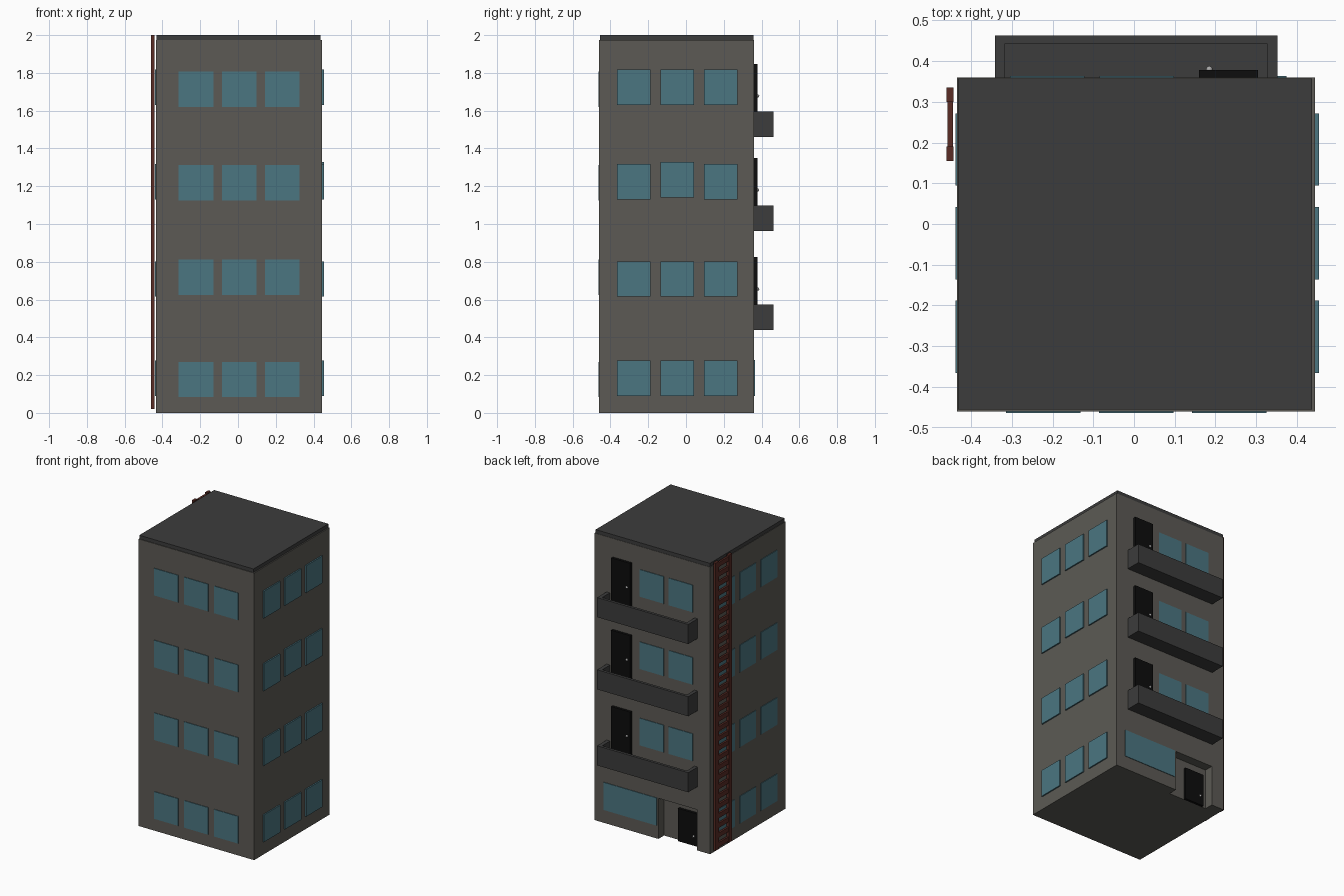
import bpy, bmesh
from mathutils import Matrix, Vector

if "Cube" in bpy.data.objects:
    bpy.data.objects.remove(bpy.data.objects["Cube"])


def material(name, rgb):
    m = bpy.data.materials.new(name)
    m.diffuse_color = (*rgb, 1)
    m.use_nodes = True
    m.node_tree.nodes["Principled BSDF"].inputs["Base Color"].default_value = m.diffuse_color
    return m


WALL = material("concrete", (0.107, 0.102, 0.09))
GLASS = material("glass", (0.07, 0.18, 0.22))
DARK = material("dark_grey", (0.045, 0.045, 0.045))
BLACK = material("black", (0.004, 0.004, 0.004))
RUST = material("rust_red", (0.1, 0.025, 0.018))
METAL = material("metal", (0.4, 0.4, 0.4))


def finish(name, bm, mat):
    me = bpy.data.meshes.new(name)
    bm.to_mesh(me)
    bm.free()
    ob = bpy.data.objects.new(name, me)
    bpy.context.collection.objects.link(ob)
    me.materials.append(mat)
    return ob


def boxes(name, mat, *bounds):
    """One object made of boxes given as (x0, x1, y0, y1, z0, z1)."""
    bm = bmesh.new()
    for x0, x1, y0, y1, z0, z1 in bounds:
        centre = Vector((x0 + x1, y0 + y1, z0 + z1)) / 2
        size = Matrix.Diagonal((x1 - x0, y1 - y0, z1 - z0, 1))
        bmesh.ops.create_cube(bm, size=1, matrix=Matrix.Translation(centre) @ size)
    return finish(name, bm, mat)


def door(name, x0, x1, y, z0, z1, knob_z):
    boxes(name, BLACK, (x0, x1, y - 0.01, y + 0.018, z0, z1))
    bm = bmesh.new()
    bmesh.ops.create_uvsphere(bm, u_segments=12, v_segments=8, radius=0.008,
                              matrix=Matrix.Translation((x0 + 0.025, y + 0.02, knob_z)))
    for f in bm.faces:
        f.smooth = True
    finish(name + "_knob", bm, METAL)


X0, X1, Y0, Y1 = -0.435, 0.445, -0.46, 0.36
RECESS_Y = 0.298

# Tower body with the entrance recess cut out of the back
body = boxes("building_body", WALL, (X0, X1, Y0, Y1, 0, 1.975))
cutter = boxes("recess_cutter", WALL, (-0.337, -0.042, RECESS_Y, 0.5, -0.1, 0.28))
cutter.hide_render = True
mod = body.modifiers.new("recess", 'BOOLEAN')
mod.operation = 'DIFFERENCE'
mod.solver = 'EXACT'
mod.object = cutter
bpy.context.view_layer.objects.active = body
bpy.ops.object.modifier_apply(modifier=mod.name)
bpy.data.objects.remove(cutter)

# Roof slab
boxes("roof", DARK, (-0.432, 0.437, -0.456, 0.358, 1.97, 2.0))

# Windows on the front and both sides
for floor, z in enumerate((0.09, 0.615, 1.13, 1.63)):
    fz = (0.083, 0.625, 1.125, 1.62)[floor]
    for i in range(3):
        x = -0.314 + i * 0.228
        boxes("front_window", GLASS, (x, x + 0.183, Y0 - 0.004, Y0 + 0.01, fz, fz + 0.187))
        y = -0.366 + i * 0.23
        dz = 0.01 if (floor, i) == (2, 1) else 0
        boxes("right_window", GLASS, (X1 - 0.01, X1 + 0.009, y, y + 0.178, z + dz, z + dz + 0.187))
        boxes("left_window", GLASS, (X0 - 0.004, X0 + 0.01, y, y + 0.178, z, z + 0.187))

# Balconies with a door and two windows each
for z, top in ((0.44, 0.825), (0.963, 1.35), (1.46, 1.848)):
    h = z + 0.135
    boxes("balcony", DARK,
          (-0.341, 0.353, Y1 - 0.005, 0.463, z, z + 0.025),
          (-0.341, -0.317, Y1 - 0.005, 0.463, z + 0.025, h),
          (0.327, 0.353, Y1 - 0.005, 0.463, z + 0.025, h),
          (-0.317, 0.327, 0.444, 0.463, z + 0.025, h))
    door("balcony_door", 0.16, 0.305, Y1, z + 0.025, top, top - 0.17)
    for x in (-0.305, -0.085):
        boxes("back_window", GLASS, (x, x + 0.183, Y1 - 0.01, Y1 + 0.004, top - 0.217, top - 0.03))

# Ground floor: wide window and entrance door
boxes("shop_window", GLASS, (-0.03, 0.375, Y1 - 0.01, Y1 + 0.004, 0.09, 0.28))
door("entrance_door", -0.305, -0.16, RECESS_Y, 0, 0.225, 0.065)

# Fire ladder on the left side: two rails and evenly spaced rungs
parts = [(-0.46, -0.443, a, b, 0.02, 2.0) for a, b in ((0.155, 0.19), (0.3, 0.335))]
for i in range(30):
    z = 0.03 + i * 0.0665
    parts.append((-0.458, -0.445, 0.19, 0.3, z, z + 0.032))
boxes("fire_ladder", RUST, *parts)
